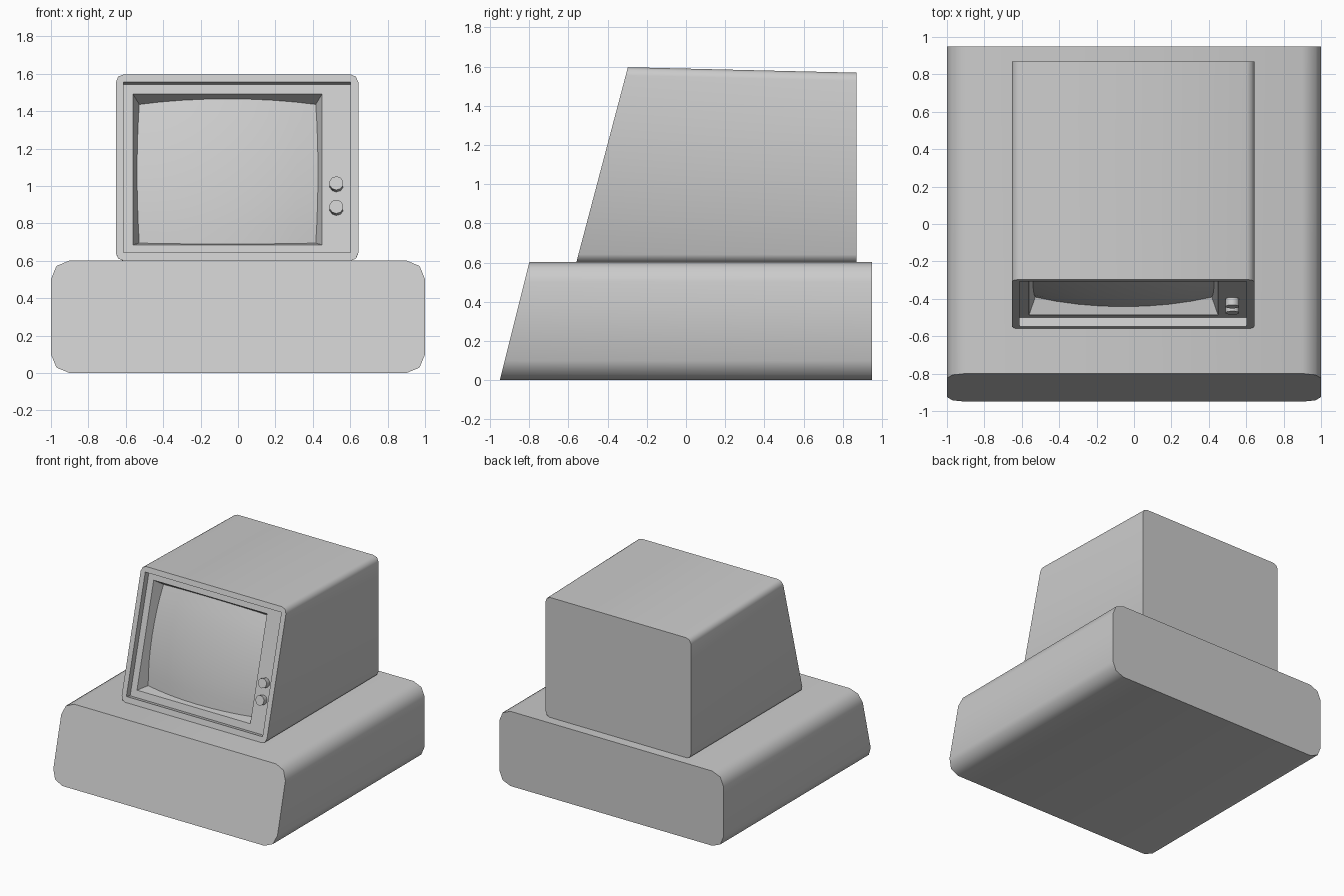
import bpy, bmesh, math
from mathutils import Vector, Matrix

if "Cube" in bpy.data.objects:
    bpy.data.objects.remove(bpy.data.objects["Cube"])

TILT = math.radians(14.8)
UP = Vector((0, math.sin(TILT), math.cos(TILT)))     # up along the tilted front
INTO = Vector((0, math.cos(TILT), -math.sin(TILT)))  # into the tilted front
ORIGIN = Vector((0, -0.56, 0.6))


def on_front(x, v, n):
    return ORIGIN + Vector((x, 0, 0)) + UP * v + INTO * n


def rounded_rect(x0, x1, z0, z1, r, seg=2):
    pts = []
    corners = [(x0 + r, z0 + r, 180), (x1 - r, z0 + r, 270), (x1 - r, z1 - r, 0), (x0 + r, z1 - r, 90)]
    for cx, cz, a0 in corners:
        for i in range(seg + 1):
            a = math.radians(a0 + 90 * i / seg)
            pts.append((cx + r * math.cos(a), cz + r * math.sin(a)))
    return pts


def bridge(bm, a, b):
    for i in range(len(a)):
        j = (i + 1) % len(a)
        bm.faces.new((a[i], a[j], b[j], b[i]))


def finish(name, bm, recalc=True):
    if recalc:
        bmesh.ops.recalc_face_normals(bm, faces=bm.faces[:])
    me = bpy.data.meshes.new(name)
    bm.to_mesh(me)
    bm.free()
    ob = bpy.data.objects.new(name, me)
    bpy.context.collection.objects.link(ob)
    bpy.ops.object.select_all(action='DESELECT')
    ob.select_set(True)
    bpy.context.view_layer.objects.active = ob
    bpy.ops.object.shade_smooth_by_angle(angle=math.radians(50))
    return ob


# Base case with a sloped front
bm = bmesh.new()
prof = rounded_rect(-1, 1, 0, 0.602, 0.1)
front = [bm.verts.new((x, -0.95 + 0.25 * z, z)) for x, z in prof]
back = [bm.verts.new((x, 0.95, z)) for x, z in prof]
bridge(bm, front, back)
bm.faces.new(front)
bm.faces.new(back)
finish("base_case", bm)

# Screen surface: domed, its border lying on the tapered bezel walls
X0, X1, V0, V1 = -0.561, 0.449, 0.102, 0.935
RECESS, TAPER, N = 0.05, 0.37, 8


def screen_point(i, j):
    s, t = 2 * i / N - 1, 2 * j / N - 1
    n = 0.06 + 0.21 * ((0.48 * s) ** 2 + (0.385 * t) ** 2)
    shrink = TAPER * (n - RECESS)
    return on_front((X0 + X1) / 2 + s * ((X1 - X0) / 2 - shrink),
                    (V0 + V1) / 2 + t * ((V1 - V0) / 2 - shrink), n)


bm = bmesh.new()
grid = [[bm.verts.new(screen_point(i, j)) for j in range(N + 1)] for i in range(N + 1)]
for i in range(N):
    for j in range(N):
        bm.faces.new((grid[i][j], grid[i + 1][j], grid[i + 1][j + 1], grid[i][j + 1]))
finish("screen", bm, recalc=False)

# Monitor housing: outer shell, rim, recessed panel and bezel walls
bm = bmesh.new()
prof = rounded_rect(-0.653, 0.643, 0, 1, 0.042)
prof = rounded_rect(-0.653, 0.643, 0.6, 1.597, 0.042)
front = [bm.verts.new(on_front(x, (z - 0.6) / math.cos(TILT), 0)) for x, z in prof]
back = [bm.verts.new((x, 0.87, 0.6 + (z - 0.6) * 0.972)) for x, z in prof]
bridge(bm, front, back)
bm.faces.new(back)


def rect(x0, x1, v0, v1, n):
    return [bm.verts.new(on_front(x, v, n)) for x, v in ((x0, v0), (x1, v0), (x1, v1), (x0, v1))]


lip = rect(-0.612, 0.602, 0.047, 0.989, 0)
panel = rect(-0.612, 0.602, 0.047, 0.989, RECESS)
opening = rect(X0, X1, V0, V1, RECESS)
for c in range(4):
    d = (c + 1) % 4
    bm.faces.new(front[3 * c:3 * c + 3] + [lip[c]])
    bm.faces.new((front[3 * c + 2], front[3 * d], lip[d], lip[c]))
bridge(bm, lip, panel)
bridge(bm, panel, opening)
ring = [(i, 0) for i in range(N)] + [(N, j) for j in range(N)]
ring += [(N - i, N) for i in range(N)] + [(0, N - j) for j in range(N)]
border = [bm.verts.new(screen_point(i, j)) for i, j in ring]
for c in range(4):
    run = [border[(c * N + k) % len(border)] for k in range(N + 1)]
    bm.faces.new([opening[(c + 1) % 4], opening[c]] + run)
finish("monitor_housing", bm)

# Control knobs on the recessed panel
for name, v in (("upper_knob", 0.432), ("lower_knob", 0.302)):
    bm = bmesh.new()
    rot = Matrix((Vector((1, 0, 0)), UP, -INTO)).transposed().to_4x4()
    mat = Matrix.Translation(on_front(0.526, v, 0.03)) @ rot
    bmesh.ops.create_cone(bm, cap_ends=True, segments=10, radius1=0.038, radius2=0.038,
                          depth=0.044, matrix=mat)
    finish(name, bm)
